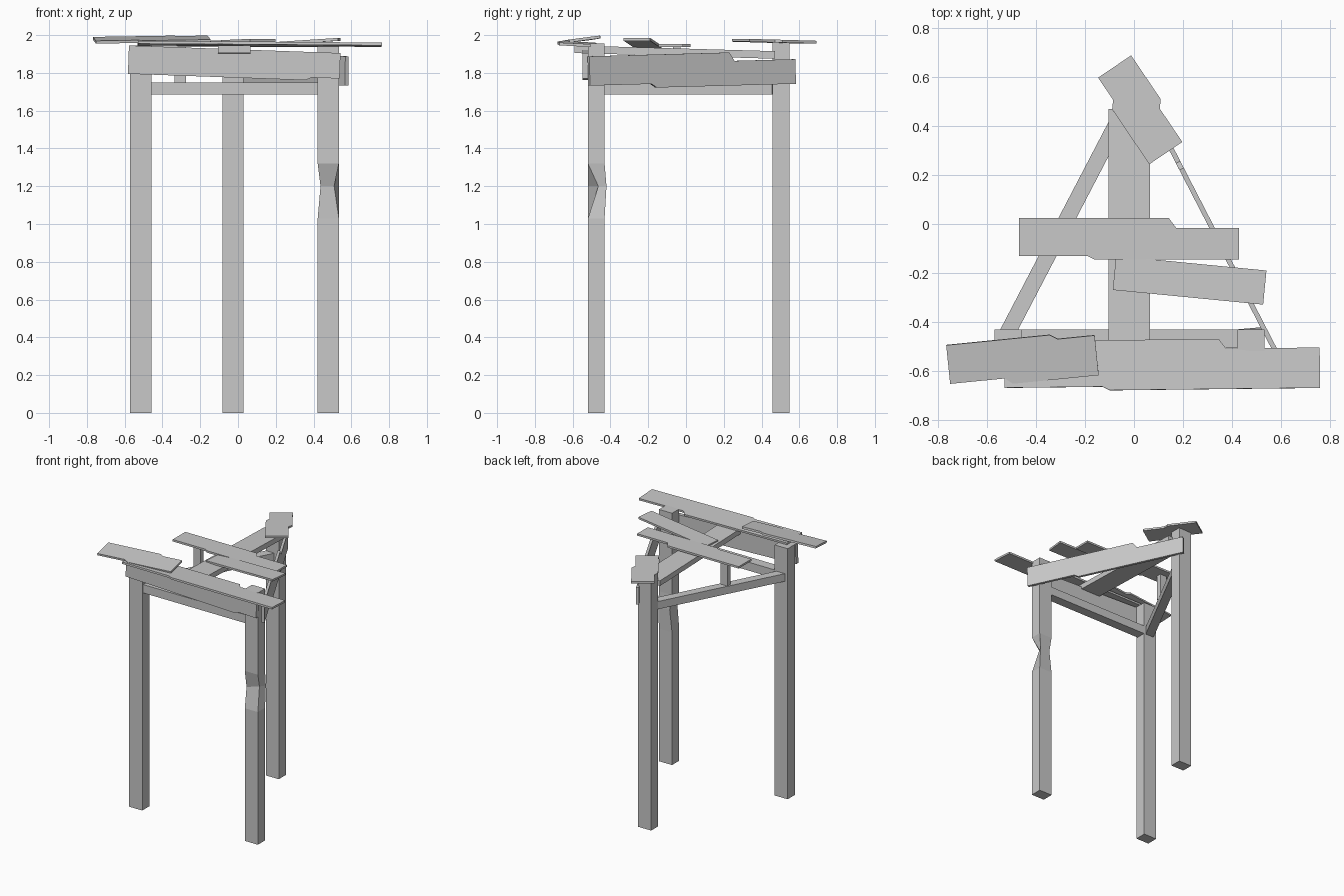
import bpy
import bmesh
from mathutils import Vector

default_cube = bpy.data.objects.get("Cube")
if default_cube:
    bpy.data.objects.remove(default_cube, do_unlink=True)

GREY = (0.58, 0.58, 0.58, 1)
UP = Vector((0, 0, 1))
FRONT = Vector((0, -1, 0))

wood = bpy.data.materials.new("weathered_grey")
wood.use_nodes = True
wood.diffuse_color = GREY
wood.node_tree.nodes["Principled BSDF"].inputs["Base Color"].default_value = GREY


def loft(name, rings):
    """Skin a stack of matching outlines and cap both ends."""
    bm = bmesh.new()
    loops = [[bm.verts.new(point) for point in ring] for ring in rings]
    for lower, upper in zip(loops, loops[1:]):
        for i in range(len(lower)):
            bm.faces.new((lower[i - 1], lower[i], upper[i], upper[i - 1]))
    bm.faces.new(reversed(loops[0]))
    bm.faces.new(loops[-1])
    bmesh.ops.recalc_face_normals(bm, faces=bm.faces)
    mesh = bpy.data.meshes.new(name)
    bm.to_mesh(mesh)
    bm.free()
    mesh.materials.append(wood)
    bpy.context.collection.objects.link(bpy.data.objects.new(name, mesh))


def board(name, start, end, width, thickness=0.015, normal=UP,
          low_snap=0.5, low_step=0.0, high_snap=0.5, high_step=0.0):
    """Board along the centre line of its outer face.

    Each long edge can be snapped: past the given fraction of the length,
    it jumps sideways by its step.
    """
    start, end = Vector(start), Vector(end)
    across = normal.cross(end - start).normalized()
    splinter = 0.03 / (end - start).length

    def edge(side, snap, step):
        profile = [(0, 0), (snap, 0), (snap + splinter, step), (1, step)]
        return [start.lerp(end, along) + across * (side * width / 2 + shift)
                for along, shift in profile if step or along in (0, 1)]

    outline = edge(-1, low_snap, low_step) + edge(1, high_snap, high_step)[::-1]
    inward = normal.normalized() * -thickness
    loft(name, [outline, [point + inward for point in outline]])


def leg(name, x, y, top, worn=False):
    """Square post, optionally gnawed to a waist part of the way up."""
    heights = [0, 1.03, 1.2, 1.32, top] if worn else [0, top]
    corners = [(-1, -1), (1, -1), (1, 1), (-1, 1)]
    rings = [[Vector((x + 0.056 * i, y + 0.044 * j, z)) for i, j in corners]
             for z in heights]
    if worn:
        front_inner, front_outer, back_outer, back_inner = rings[2]
        front_outer += Vector((-0.025, 0.055, 0))
        back_outer.y += 0.01
        front_inner.x += 0.015
        back_inner.x += 0.02
    loft(name, rings)


# Legs
leg("right_front_leg", -0.515, -0.475, top=1.945)
leg("left_front_leg", 0.478, -0.475, top=1.955, worn=True)
leg("back_leg", -0.027, 0.503, top=1.96)

# Rails between the legs, and the short prop standing on the side rail
board("front_rail", (-0.47, -0.47, 1.75), (0.43, -0.47, 1.75),
      width=0.075, thickness=0.065)
board("right_side_rail", (-0.52, -0.45, 1.745), (-0.04, 0.47, 1.745),
      width=0.065, thickness=0.06)
board("rail_prop", (-0.305, -0.07, 1.74), (-0.305, -0.07, 1.94),
      width=0.06, thickness=0.04, normal=FRONT)

# Sloping centre beam
board("centre_beam", (-0.02, -0.59, 1.945), (-0.02, 0.47, 1.915),
      width=0.17, thickness=0.04)

# Broken boards nailed on edge to the legs
board("front_board", (-0.58, -0.547, 1.87), (0.54, -0.547, 1.83),
      width=0.15, thickness=0.03, normal=FRONT, low_snap=0.84, low_step=0.015)
board("left_side_board", (0.585, -0.51, 1.81), (0.023, 0.58, 1.84),
      width=0.155, thickness=0.02, normal=Vector((0.89, 0.46, 0)),
      low_snap=0.3, low_step=-0.02, high_snap=0.68, high_step=-0.045)

# Loose planks left from the roof
board("front_plank", (-0.53, -0.575, 1.965), (0.76, -0.56, 1.955),
      width=0.19, normal=Vector((0, 0.05, 1)),
      low_snap=0.31, low_step=-0.015, high_snap=0.68, high_step=-0.04)
board("front_corner_plank", (-0.76, -0.575, 1.98), (-0.155, -0.515, 1.99),
      width=0.16, normal=Vector((0, -0.13, 1)),
      low_snap=0.37, low_step=-0.025, high_snap=0.7, high_step=-0.02)
board("middle_plank", (-0.47, -0.053, 1.953), (0.43, -0.053, 1.953),
      width=0.155, low_snap=0.31, low_step=-0.015, high_snap=0.68, high_step=-0.04)
board("tilted_plank", (-0.08, -0.2, 1.945), (0.535, -0.26, 1.985), width=0.14)
board("back_plank", (0.13, 0.29, 1.98), (-0.1, 0.63, 1.97),
      width=0.163, low_snap=0.4, low_step=-0.025, high_snap=0.66, high_step=-0.025)
